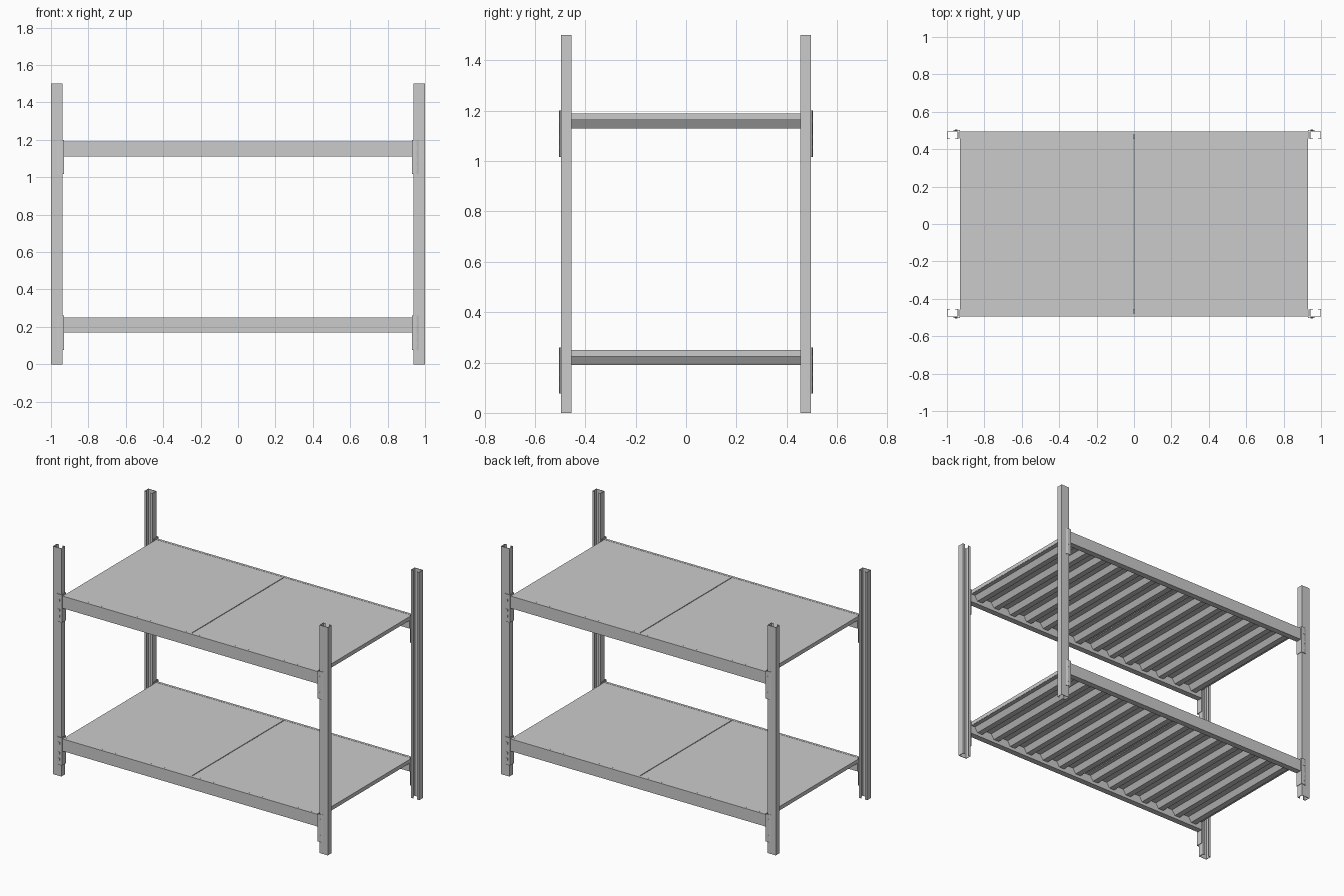
import bpy, bmesh

if "Cube" in bpy.data.objects:
    bpy.data.objects.remove(bpy.data.objects["Cube"])

AXES = {"x": lambda u, v, t: (t, u, v),
        "y": lambda u, v, t: (u, t, v),
        "z": lambda u, v, t: (u, v, t)}


def sweep(name, profile, axis, a, b, mirror=(False, False), thickness=0.0):
    """Extrude a profile: closed solid, or folded sheet metal if thickness is given."""
    place = AXES[axis]
    bm = bmesh.new()
    start = [bm.verts.new(place(u, v, a)) for u, v in profile]
    end = [bm.verts.new(place(u, v, b)) for u, v in profile]
    n = len(profile)
    for i in range(n - 1 if thickness else n):
        j = (i + 1) % n
        bm.faces.new((start[i], start[j], end[j], end[i]))
    if not thickness:
        bm.faces.new(start[::-1])
        bm.faces.new(end)
    bmesh.ops.recalc_face_normals(bm, faces=bm.faces)
    mesh = bpy.data.meshes.new(name)
    bm.to_mesh(mesh)
    bm.free()
    obj = bpy.data.objects.new(name, mesh)
    bpy.context.collection.objects.link(obj)
    if thickness:
        solid = obj.modifiers.new("sheet", "SOLIDIFY")
        solid.thickness = thickness
        solid.offset = 0
        solid.use_even_offset = True
    if any(mirror):
        mod = obj.modifiers.new("mirror", "MIRROR")
        mod.use_axis = (mirror[0], mirror[1], False)
        mod.use_mirror_merge = False
    return obj


def rect(u0, u1, v0, v1):
    return [(u0, v0), (u1, v0), (u1, v1), (u0, v1)]


BOTH = (True, True)

# Four lipped channel posts, open towards the inside of the rack
post = [(0.956, -0.456), (0.941, -0.456), (0.941, -0.494),
        (0.999, -0.494), (0.999, -0.456), (0.984, -0.456)]
sweep("corner_post", post, "z", 0, 1.5, BOTH, 0.003)

for level, base in (("lower", 0.17), ("upper", 1.11)):
    step, top = base + 0.055, base + 0.08

    # Stepped beams at front and back
    beam = [(-0.495, base), (-0.456, base), (-0.456, step),
            (-0.479, step), (-0.479, top), (-0.495, top)]
    sweep(level + "_beam", beam, "x", -0.93, 0.93, (False, True))

    # Angled end connectors wrapping the post corner
    bracket = [(0.967, -0.498), (0.955, -0.502), (0.932, -0.502), (0.932, -0.457)]
    sweep(level + "_connector", bracket, "z", base - 0.093, base + 0.09, BOTH, 0.003)

    # Pressed hooks on the connector face
    for dz in (-0.055, -0.015, 0.05):
        sweep(level + "_hook", rect(0.945, 0.957, -0.505, -0.498), "z",
              base + dz - 0.008, base + dz + 0.008, BOTH)

    # Deck panels with folded ends, one each side of the centre seam
    pan = [(0.004, step), (0.004, top - 0.002), (0.929, top - 0.002), (0.929, step)]
    sweep(level + "_deck_panel", pan, "y", -0.478, 0.478, (True, False), 0.003)

    # Corrugated ribs below the deck
    low, high, count = base + 0.021, step - 0.001, 7
    pitch = 0.925 / count
    wave = []
    for i in range(count):
        x = 0.004 + i * pitch
        wave += [(x + f * pitch, z) for f, z in
                 ((0.0, high), (0.2, high), (0.36, low), (0.64, low), (0.8, high))]
    wave.append((0.929, high))
    sweep(level + "_deck_ribs", wave, "y", -0.455, 0.455, (True, False), 0.002)
